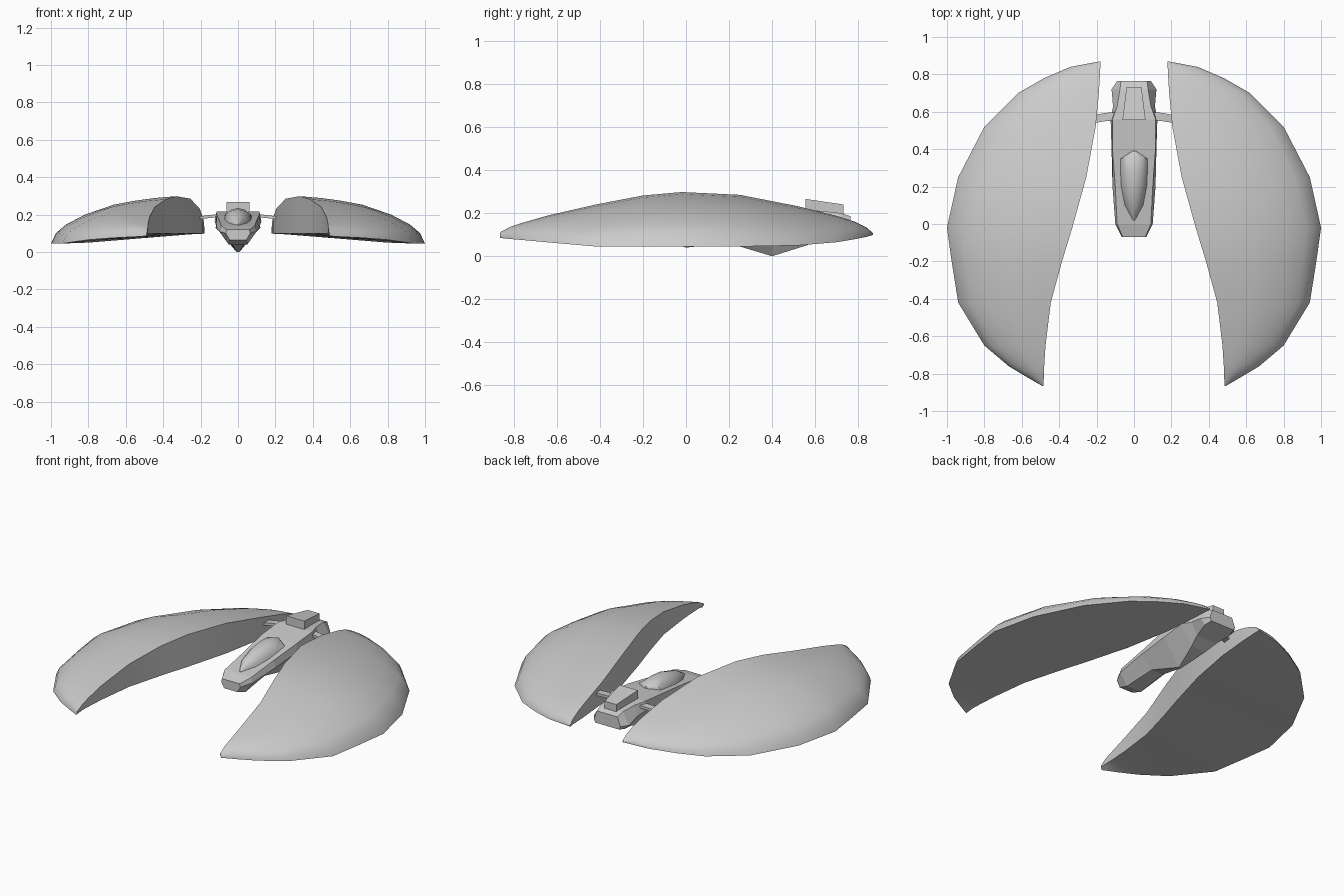
import bpy
import bmesh
from math import cos, sin, pi, radians

default_cube = bpy.data.objects.get("Cube")
if default_cube:
    bpy.data.objects.remove(default_cube, do_unlink=True)

# Single hull colour
hull_grey = bpy.data.materials.new("hull_grey")
hull_grey.use_nodes = True
grey = (0.6, 0.6, 0.6, 1)
hull_grey.diffuse_color = grey
hull_grey.node_tree.nodes["Principled BSDF"].inputs["Base Color"].default_value = grey


def loft(name, sections, smooth_angle=None, mirrored=False):
    """Skin a list of closed cross-sections and cap both ends."""
    bm = bmesh.new()
    rings = [[bm.verts.new(point) for point in section] for section in sections]
    count = len(rings[0])
    for ring, following in zip(rings, rings[1:]):
        for i in range(count):
            j = (i + 1) % count
            bm.faces.new((ring[i], ring[j], following[j], following[i]))
    bm.faces.new(rings[0])
    bm.faces.new(rings[-1])
    bmesh.ops.recalc_face_normals(bm, faces=bm.faces)

    mesh = bpy.data.meshes.new(name)
    bm.to_mesh(mesh)
    bm.free()
    mesh.materials.append(hull_grey)
    if smooth_angle:
        mesh.shade_smooth()
        mesh.set_sharp_from_angle(angle=radians(smooth_angle))
    part = bpy.data.objects.new(name, mesh)
    bpy.context.collection.objects.link(part)
    if mirrored:
        mirror = part.modifiers.new("mirror", "MIRROR")
        mirror.use_mirror_merge = False
    return part


# Crescent wings: y, inner x, outer x, top z, outer rim z
wing_stations = [
    (-.865, .485, .492, .11, .085),
    (-.82, .482, .57, .135, .08),
    (-.76, .48, .67, .155, .075),
    (-.65, .473, .80, .187, .065),
    (-.42, .445, .94, .24, .045),
    (-.2, .385, .975, .282, .045),
    (-.02, .33, 1, .298, .045),
    (.25, .255, .94, .285, .045),
    (.52, .205, .80, .232, .05),
    (.7, .188, .62, .187, .065),
    (.78, .183, .48, .162, .078),
    (.84, .18, .34, .132, .09),
    (.868, .178, .19, .108, .1),
]
# Dome shape from inner ridge to outer rim: fraction across, fraction of height
dome = [(0, 1), (.18, .96), (.34, .9), (.5, .82), (.73, .61),
        (.88, .4), (.96, .22), (1, 0)]


def wing_section(y, inner, outer, top, rim):
    arc = [(inner + (outer - inner) * t, y, rim + (top - rim) * h) for t, h in dome]
    return [(inner, y, min(.1, top - .01))] + arc


loft("crescent_wings", [wing_section(*s) for s in wing_stations], 32, mirrored=True)

# Fuselage: y, then half width and height of the deck, waist and belly
fuselage_stations = [
    (-.07, .06, .12, .065, .1, .045, .065),
    (0, .09, .14, .1, .11, .05, .04),
    (.2, .1, .17, .115, .13, .04, .06),
    (.4, .115, .2, .12, .15, .008, 0),
    (.56, .115, .215, .125, .165, .05, .05),
    (.63, .09, .21, .112, .15, .07, .08),
    (.72, .075, .2, .12, .13, .09, .1),
    (.765, .07, .185, .09, .13, .08, .11),
]


def fuselage_section(y, deck, deck_z, waist, waist_z, belly, belly_z):
    half = [(deck, y, deck_z), (waist, y, waist_z), (belly, y, belly_z)]
    return half + [(-x, y, z) for x, y, z in reversed(half)]


loft("fuselage", [fuselage_section(*s) for s in fuselage_stations])

# Teardrop canopy: y, half width, base z, top z
canopy_stations = [
    (.02, .006, .135, .15),
    (.1, .052, .14, .2),
    (.2, .073, .15, .228),
    (.28, .078, .16, .235),
    (.35, .08, .17, .228),
    (.39, .012, .18, .212),
]


def canopy_section(y, half_width, base, top):
    angles = [pi * i / 6 for i in range(7)]
    return [(half_width * cos(a), y, base + (top - base) * sin(a)) for a in angles]


loft("canopy", [canopy_section(*s) for s in canopy_stations], 40)

# Tapered dorsal box
loft("dorsal_box", [
    [(w, y, low), (w, y, high), (-w, y, high), (-w, y, low)]
    for y, w, low, high in [(.555, .062, .2, .266), (.732, .04, .185, .24)]
])

# Curved struts joining fuselage and wings: x, centre y, centre z
strut_path = [(.08, .578, .195), (.15, .572, .19), (.21, .562, .182), (.27, .55, .168)]
loft("wing_struts", [
    [(x, y + dy, z + dz) for dy, dz in
     ((-.022, -.008), (.022, -.008), (.022, .008), (-.022, .008))]
    for x, y, z in strut_path
], mirrored=True)
